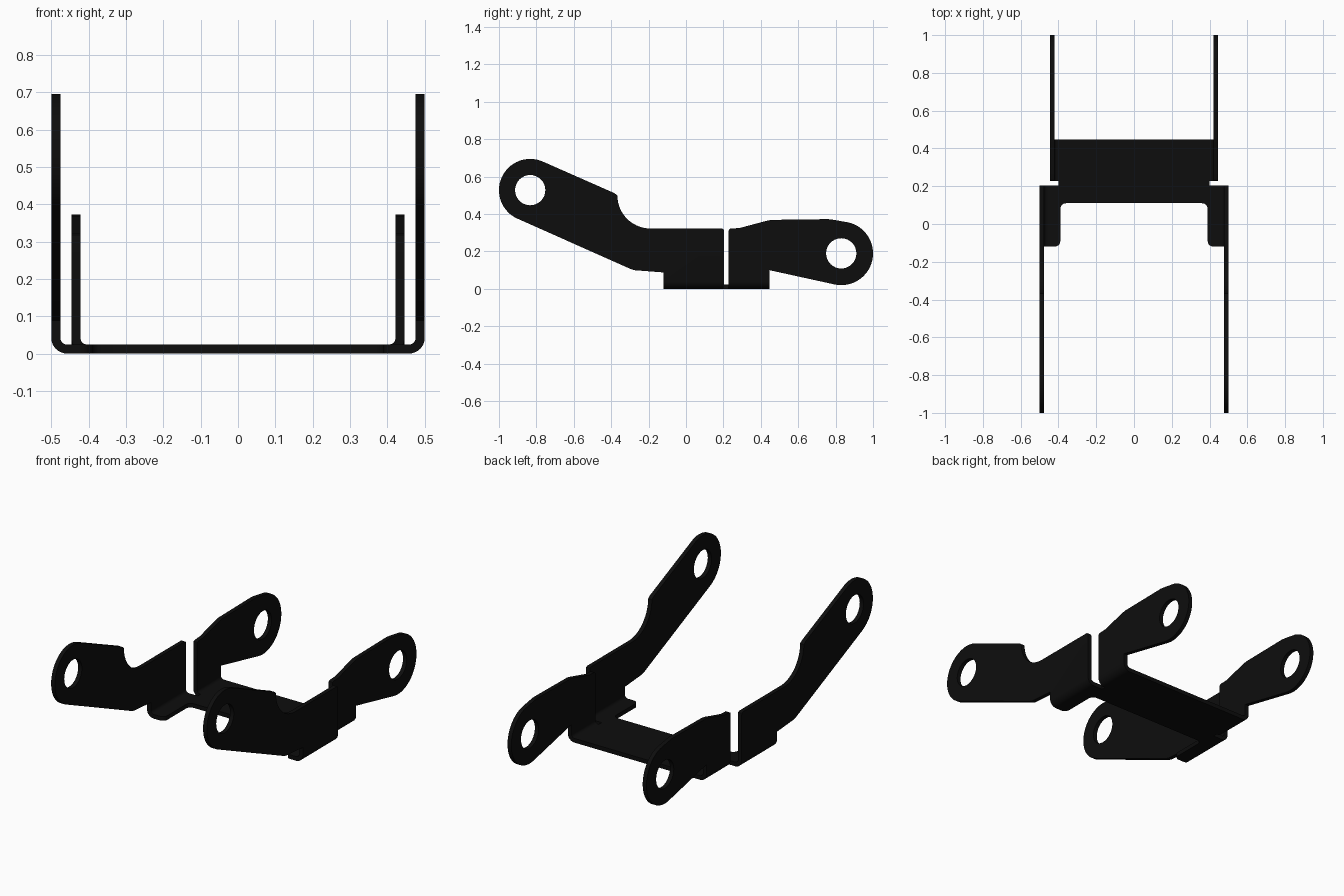
import bpy, bmesh, math

cube = bpy.data.objects.get("Cube")
if cube:
    bpy.data.objects.remove(cube, do_unlink=True)

T = 0.024                     # sheet thickness
R = 0.030                     # bend radius at mid sheet
L = R * math.pi / 2           # flat length of a bend
FRONT, REAR = 0.500, 0.446    # outer faces of the front and rear arms
SEGS = 8

black = bpy.data.materials.new("matte black")
black.use_nodes = True
COLOUR = (0.004, 0.004, 0.004, 1)
black.diffuse_color = COLOUR
black.node_tree.nodes["Principled BSDF"].inputs["Base Color"].default_value = COLOUR


def bend_start(outer):
    return outer - T / 2 - R


def unfold(points, outer):
    """Side profile (y, z) to flat pattern (u, y)."""
    return [(bend_start(outer) + L + z - T / 2 - R, y) for y, z in points]


def arc(cx, cy, r, a0, a1, n):
    return [(cx + r * math.cos(math.radians(a0 + (a1 - a0) * i / n)),
             cy + r * math.sin(math.radians(a0 + (a1 - a0) * i / n))) for i in range(n + 1)]


def fold(u, y):
    """Flat pattern to the mid surface of the folded sheet."""
    outer = FRONT if y < 0.215 else REAR
    u0 = bend_start(outer)
    d = u - u0
    if y > 0.448 or d >= L:                     # upright arm
        return outer - T / 2, y, T / 2 + R + d - L
    if d <= 0:                                  # flat base
        return u, y, T / 2
    a = d / R                                   # rounded bend
    return u0 + R * math.sin(a), y, T / 2 + R * (1 - math.cos(a))


# side profiles of the arms
front_arm = ([(-0.12, 0.088), (-0.25, 0.098), (-0.275, 0.100), (-0.295, 0.106)]
             + arc(-0.833, 0.528, 0.167, 246, 66, 32)
             + [(-0.385, 0.513), (-0.374, 0.506)]
             + arc(-0.19, 0.50, 0.177, 180, 270, 14)
             + [(0.193, 0.323), (0.201, 0.318), (0.203, 0.31)])
rear_arm = ([(0.228, 0.31), (0.230, 0.318), (0.238, 0.323), (0.285, 0.325),
             (0.43, 0.364), (0.455, 0.369), (0.76, 0.373), (0.785, 0.370)]
            + arc(0.83, 0.19, 0.17, 76, -102, 32)
            + [(0.447, 0.10)])

# half of the flat pattern: base edge, front arm, slot, rear arm, back edge
outline = ([(0, 0.11)] + arc(0.36, 0.08, 0.03, 90, 0, 6)
           + arc(0.42, -0.09, 0.03, 180, 270, 6)
           + unfold(front_arm, FRONT)
           + [(0.40, 0.203), (0.40, 0.228)]
           + unfold(rear_arm, REAR)
           + [(0, 0.447)])
front_hole = unfold(arc(-0.833, 0.528, 0.081, 0, 348.75, 31), FRONT)
rear_hole = unfold(arc(0.83, 0.19, 0.081, 0, 348.75, 31), REAR)

bm = bmesh.new()
for loop in (outline, front_hole, rear_hole):
    vs = [bm.verts.new((u, y, 0)) for u, y in loop]
    for a, b in zip(vs, vs[1:] + vs[:1]):
        bm.edges.new((a, b))
bmesh.ops.triangle_fill(bm, use_beauty=True, use_dissolve=False,
                        edges=bm.edges[:], normal=(0, 0, 1))

# fold lines
for outer in (FRONT, REAR):
    for i in range(SEGS + 1):
        bmesh.ops.bisect_plane(bm, geom=bm.verts[:] + bm.edges[:] + bm.faces[:], dist=1e-5,
                               plane_co=(bend_start(outer) + L * i / SEGS, 0, 0),
                               plane_no=(1, 0, 0))
for v in bm.verts:
    v.co = fold(v.co.x, v.co.y)
bmesh.ops.recalc_face_normals(bm, faces=bm.faces[:])

mesh = bpy.data.meshes.new("folded_bracket")
bm.to_mesh(mesh)
bm.free()
mesh.materials.append(black)
bracket = bpy.data.objects.new("folded_bracket", mesh)
bpy.context.collection.objects.link(bracket)

# other half and sheet thickness
mirror = bracket.modifiers.new("mirror", 'MIRROR')
mirror.use_clip = True
solid = bracket.modifiers.new("sheet", 'SOLIDIFY')
solid.thickness = T
solid.offset = 0
solid.use_even_offset = True

bpy.ops.object.select_all(action='DESELECT')
bracket.select_set(True)
bpy.context.view_layer.objects.active = bracket
bpy.ops.object.convert(target='MESH')
bpy.ops.object.shade_smooth_by_angle(angle=math.radians(30))
